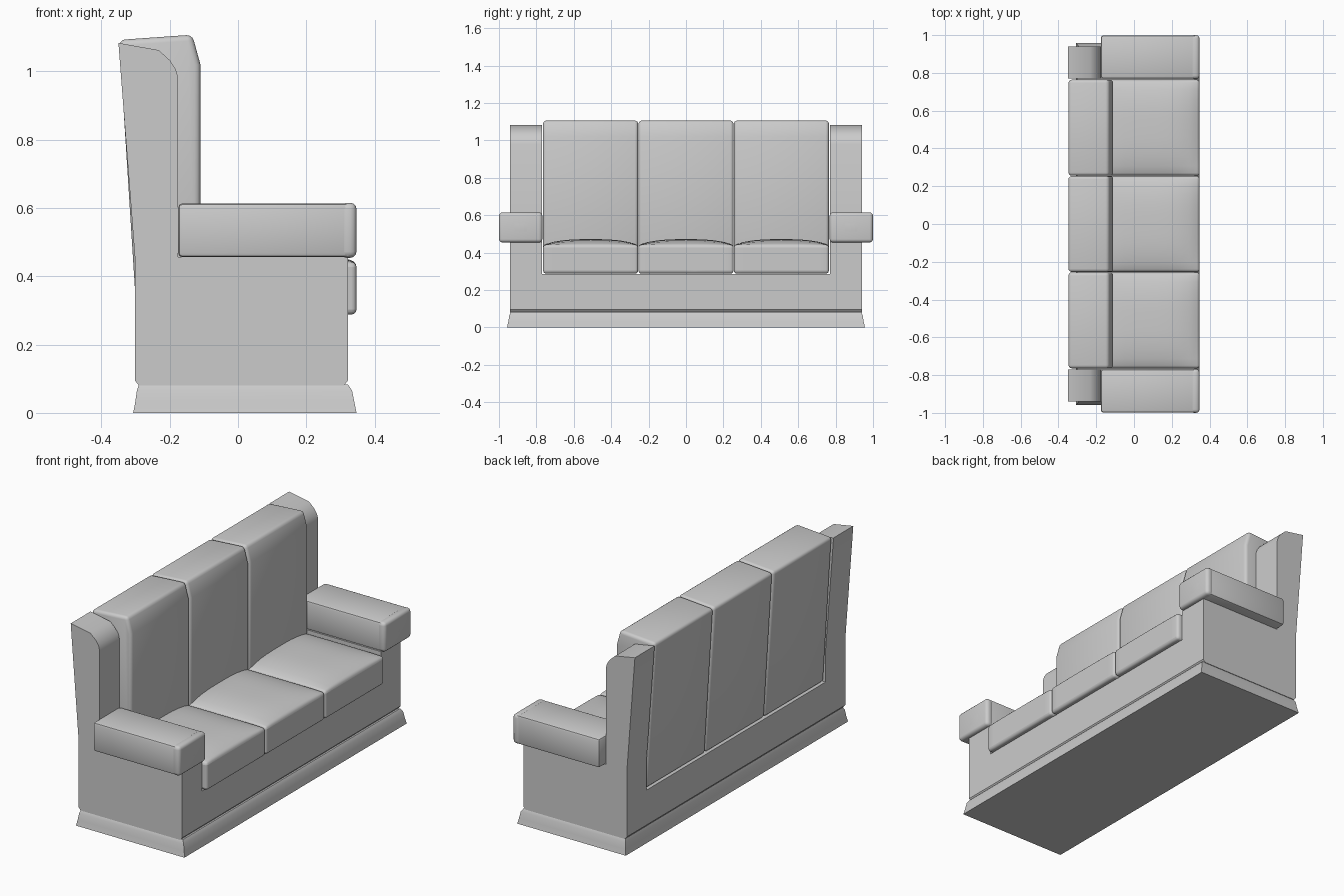
import bpy, bmesh, math
from mathutils import Vector

default = bpy.data.objects.get("Cube")
if default:
    bpy.data.objects.remove(default, do_unlink=True)

fabric = bpy.data.materials.new("grey fabric")
fabric.use_nodes = True
GREY = (0.6, 0.6, 0.6, 1)
fabric.diffuse_color = GREY
fabric.node_tree.nodes["Principled BSDF"].inputs["Base Color"].default_value = GREY


def finish(name, bm, bevel=0.0, segments=2, cutter=None):
    """Turn a bmesh into a softened, smooth-shaded object."""
    bmesh.ops.recalc_face_normals(bm, faces=bm.faces)
    mesh = bpy.data.meshes.new(name)
    bm.to_mesh(mesh)
    bm.free()
    mesh.materials.append(fabric)
    obj = bpy.data.objects.new(name, mesh)
    bpy.context.collection.objects.link(obj)
    bpy.ops.object.select_all(action='DESELECT')
    obj.select_set(True)
    bpy.context.view_layer.objects.active = obj
    if cutter:
        cut = obj.modifiers.new("cut", 'BOOLEAN')
        cut.operation, cut.object, cut.solver = 'DIFFERENCE', cutter, 'EXACT'
        bpy.ops.object.modifier_apply(modifier="cut")
    if bevel:
        soft = obj.modifiers.new("soft", 'BEVEL')
        soft.width, soft.segments = bevel, segments
        soft.limit_method, soft.angle_limit = 'ANGLE', math.radians(35)
        bpy.ops.object.modifier_apply(modifier="soft")
    bpy.ops.object.shade_smooth_by_angle(angle=math.radians(35))
    return obj


def box(low, high, cuts=0):
    bm = bmesh.new()
    bmesh.ops.create_cube(bm, size=1)
    low, high = Vector(low), Vector(high)
    for v in bm.verts:
        v.co = (low + high) / 2 + v.co * (high - low)
    if cuts:
        bmesh.ops.subdivide_edges(bm, edges=bm.edges, cuts=cuts, use_grid_fill=True)
    return bm


def extrude_profile(points, y0, y1):
    """Side profile in x and z, swept along y."""
    bm = bmesh.new()
    face = bm.faces.new([bm.verts.new((x, y0, z)) for x, z in points])
    new = bmesh.ops.extrude_face_region(bm, geom=[face])["geom"]
    bmesh.ops.translate(bm, vec=(0, y1 - y0, 0),
                        verts=[v for v in new if isinstance(v, bmesh.types.BMVert)])
    return bm


# Flared skirt: stacked rectangles of back x, front x, half width, height
bm = bmesh.new()
rings = []
for back, front, half, z in [(-0.307, 0.347, 0.957, 0), (-0.301, 0.341, 0.95, 0.03),
                             (-0.296, 0.334, 0.945, 0.065), (-0.29, 0.322, 0.935, 0.083)]:
    rings.append([bm.verts.new(p) for p in ((back, -half, z), (front, -half, z),
                                            (front, half, z), (back, half, z))])
for a, b in zip(rings, rings[1:]):
    for i in range(4):
        j = (i + 1) % 4
        bm.faces.new((a[i], a[j], b[j], b[i]))
bm.faces.new(rings[0])
bm.faces.new(rings[-1])
finish("skirt", bm)

# Frame: full-width side profile with the cushion bay cut out
bay = finish("cushion_bay_cutter", box((-1, -0.77, 0.285), (1, 0.77, 2)))
bay.hide_render = True
side = [(-0.29, 0.08), (0.31, 0.08), (0.322, 0.095), (0.322, 0.456), (-0.175, 0.456),
        (-0.175, 0.98), (-0.182, 1.006), (-0.199, 1.032), (-0.232, 1.062),
        (-0.35, 1.083), (-0.302, 0.456), (-0.302, 0.095)]
finish("frame", extrude_profile(side, -0.94, 0.94), cutter=bay)
bpy.data.objects.remove(bay, do_unlink=True)

# Three seat cushions with crowned tops, and three back cushions
back_profile = [(-0.297, 0.288), (-0.11, 0.288), (-0.11, 1.02), (-0.134, 1.107), (-0.348, 1.092)]
for label, y in (("right", -0.51), ("middle", 0), ("left", 0.51)):
    x0, x1, half = -0.22, 0.347, 0.254
    bm = box((x0, y - half, 0.288), (x1, y + half, 0.442), cuts=9)
    for v in bm.verts:
        if v.co.z > 0.441:
            u = (v.co.x - x0) / (x1 - x0) * 2 - 1
            w = (v.co.y - y) / half
            v.co.z += 0.03 * (1 - u ** 4) * (1 - abs(w) ** 3)
    finish(label + "_seat_cushion", bm, bevel=0.02, segments=3)
    finish(label + "_back_cushion", extrude_profile(back_profile, y - half, y + half),
           bevel=0.017, segments=3)

# Armrests: bolster with a padded, dimpled front
for label, s in (("right", -1), ("left", 1)):
    y0, y1 = sorted((s * 0.77, s * 0.998))
    finish(label + "_armrest", box((-0.175, y0, 0.456), (0.335, y1, 0.613)), bevel=0.012)
    bm = box((0.3, y0 - 0.002, 0.454), (0.347, y1 + 0.002, 0.615))
    pad = finish(label + "_armrest_pad", bm, bevel=0.018, segments=3)
    bm = bmesh.new()
    bm.from_mesh(pad.data)
    front = max(bm.faces, key=lambda f: f.calc_center_median().x)
    centre = bmesh.ops.poke(bm, faces=[front])["verts"][0]
    centre.co.x -= 0.018
    bm.to_mesh(pad.data)
    bm.free()
